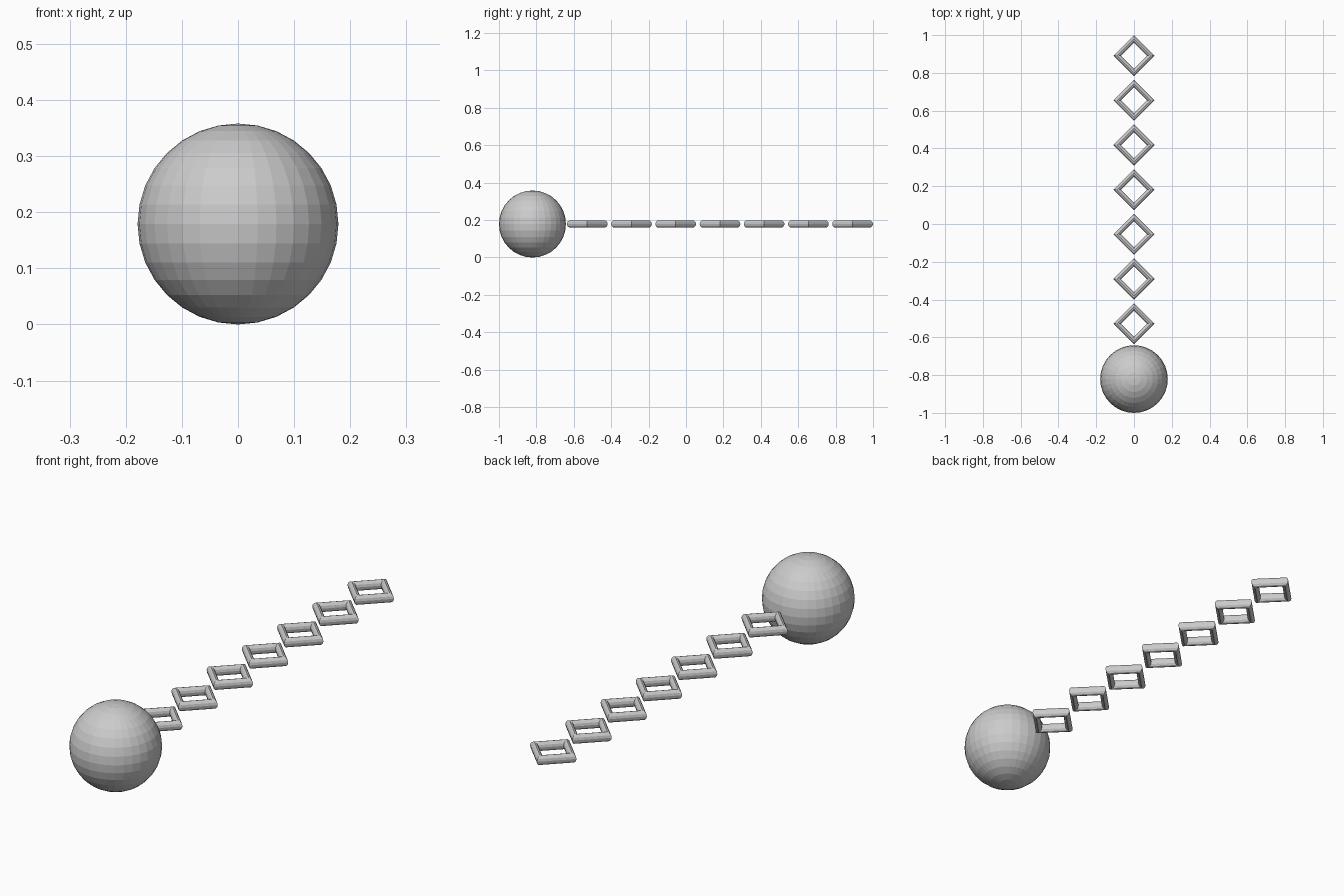
import bpy

if "Cube" in bpy.data.objects:
    bpy.data.objects.remove(bpy.data.objects["Cube"], do_unlink=True)

RADIUS = 0.179      # ball radius, also the height of the chain
LINKS = 7
SPACING = 0.2365
MAJOR, MINOR = 0.089, 0.02

# One plain grey metal
grey = bpy.data.materials.new("grey metal")
grey.use_nodes = True
color = (0.6, 0.6, 0.6, 1)
grey.diffuse_color = color
grey.node_tree.nodes["Principled BSDF"].inputs["Base Color"].default_value = color


def finish(name):
    obj = bpy.context.object
    obj.name = name
    obj.data.materials.append(grey)
    return obj


# Heavy faceted ball at the front
bpy.ops.mesh.primitive_uv_sphere_add(segments=32, ring_count=16, radius=RADIUS,
                                     location=(0, RADIUS - 1, RADIUS))
finish("ball")

# Row of flat, four-sided chain links running to the back
for i in range(LINKS):
    y = 1 - MAJOR - MINOR - i * SPACING
    bpy.ops.mesh.primitive_torus_add(major_segments=4, minor_segments=12,
                                     major_radius=MAJOR, minor_radius=MINOR,
                                     location=(0, y, RADIUS))
    finish(f"chain_link_{LINKS - i}")
